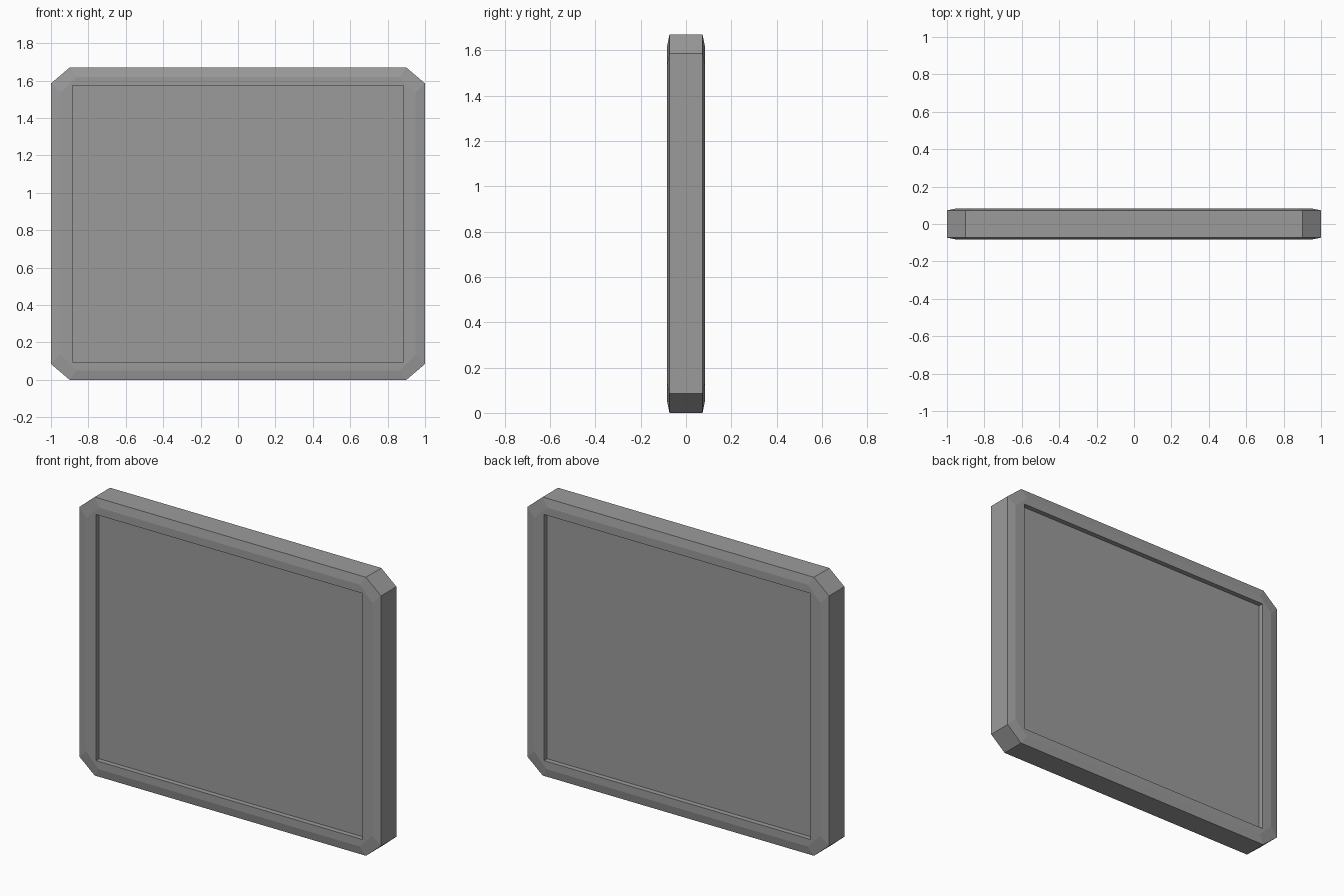
import bpy, bmesh
from mathutils import Vector

if "Cube" in bpy.data.objects:
    bpy.data.objects.remove(bpy.data.objects["Cube"])

H = 1.67          # overall height
MID = H / 2

grey = bpy.data.materials.new("panel grey")
grey.diffuse_color = (0.33, 0.33, 0.33, 1)
grey.use_nodes = True
grey.node_tree.nodes["Principled BSDF"].inputs["Base Color"].default_value = grey.diffuse_color


def ring(bm, hx, hz, cx, cz, y):
    """Eight-point rectangle with cut corners (cuts of 0 give a plain rectangle)."""
    pts = [(hx, -hz + cz), (hx, hz - cz), (hx - cx, hz), (-hx + cx, hz),
           (-hx, hz - cz), (-hx, -hz + cz), (-hx + cx, -hz), (hx - cx, -hz)]
    return [bm.verts.new((x, y, z + MID)) for x, z in pts]


def whole_panel():
    """Framed slab: recessed centre, flat rim, shallow edge slope, both sides alike."""
    bm = bmesh.new()
    half = [(0.885, 0.738, 0, 0, 0.053), (0.885, 0.738, 0, 0, 0.083),
            (0.95, MID - 0.05, 0.085, 0.085, 0.083), (1.0, MID, 0.1, 0.085, 0.073)]
    rings = [ring(bm, *r[:4], -r[4]) for r in half]
    rings += [ring(bm, *r[:4], r[4]) for r in reversed(half)]
    for a, b in zip(rings, rings[1:]):
        for i in range(8):
            j = (i + 1) % 8
            bm.faces.new((a[i], a[j], b[j], b[i]))
    bm.faces.new(rings[0])
    bm.faces.new(rings[-1])
    bmesh.ops.remove_doubles(bm, verts=bm.verts[:], dist=0.0005)
    bmesh.ops.recalc_face_normals(bm, faces=bm.faces[:])
    return bm


def make_piece(name, poly):
    """Cut one convex segment out of the whole panel along its seams."""
    bm = whole_panel()
    centre = sum((Vector((x, 0, z)) for x, z in poly), Vector()) / len(poly)
    for (x0, z0), (x1, z1) in zip(poly, poly[1:] + poly[:1]):
        p = Vector((x0, 0, z0))
        n = Vector((z1 - z0, 0, x0 - x1)).normalized()
        if n.dot(centre - p) > 0:
            n.negate()
        bmesh.ops.bisect_plane(bm, geom=bm.verts[:] + bm.edges[:] + bm.faces[:],
                               dist=1e-5, plane_co=p, plane_no=n, clear_outer=True)
        edges = [e for e in bm.edges if e.is_boundary]
        if edges:
            bmesh.ops.holes_fill(bm, edges=edges, sides=0)
    bmesh.ops.recalc_face_normals(bm, faces=bm.faces[:])
    me = bpy.data.meshes.new(name)
    bm.to_mesh(me)
    bm.free()
    me.materials.append(grey)
    ob = bpy.data.objects.new(name, me)
    bpy.context.collection.objects.link(ob)


# seam outlines (x, z); outer sides run past the panel edge
E, T = 1.2, 2.0
A, B, C, D = (-0.66, 1.385), (-0.37, 1.02), (-0.22, 0.94), (-0.12, MID)
flip_z = lambda p: (p[0], H - p[1])
flip_x = lambda p: (-p[0], p[1])
same = lambda p: p

corner = [(-E, T), (-0.66, T), A, (-E, 1.385)]
shoulder = [(-0.66, T), (-0.22, T), C, B, A]
side = [(-E, 1.385), A, B, (-E, 1.02)]
middle = [(-E, 1.02), B, C, D, flip_z(C), flip_z(B), (-E, H - 1.02)]
column = [(-0.22, T), (0.22, T), flip_x(C), flip_x(D), D, C]

for xn, fx in (("left", same), ("right", flip_x)):
    make_piece(f"middle_segment_{xn}", [fx(p) for p in middle])
    for zn, fz in (("upper", same), ("lower", flip_z)):
        for part, poly in (("corner", corner), ("shoulder", shoulder), ("side", side)):
            make_piece(f"{part}_segment_{zn}_{xn}", [fx(fz(p)) for p in poly])
for zn, fz in (("upper", same), ("lower", flip_z)):
    make_piece(f"centre_column_{zn}", [fz(p) for p in column])
